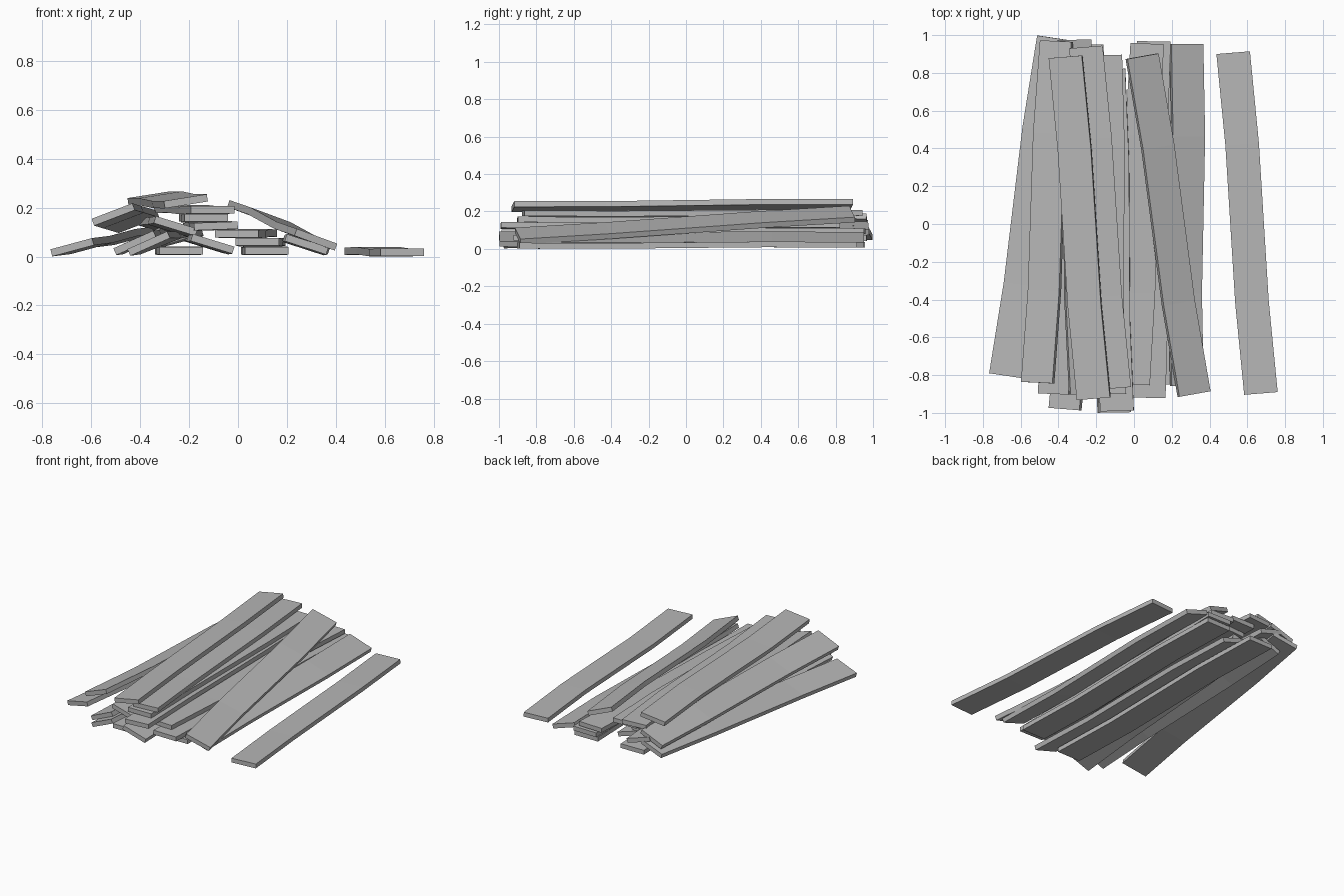
import bpy
from math import radians, sin, cos
from mathutils import Vector

if "Cube" in bpy.data.objects:
    bpy.data.objects.remove(bpy.data.objects["Cube"])

WIDTH, THICK = 0.178, 0.03

# dark grey board colour
grey = bpy.data.materials.new("board_grey")
grey.diffuse_color = (0.47, 0.47, 0.47, 1)
grey.use_nodes = True
grey.node_tree.nodes["Principled BSDF"].inputs["Base Color"].default_value = grey.diffuse_color


def plank(name, front, back, roll_front=0, roll_back=None, bend=0.008):
    """Board between two end centres; roll > 0 lifts its right edge (degrees)."""
    if roll_back is None:
        roll_back = roll_front
    f, b = Vector(front), Vector(back)
    axis = (b - f).normalized()
    flat = axis.cross(Vector((0, 0, 1))).normalized()
    up0 = flat.cross(axis)
    sign = 1 if b.x > f.x else -1
    verts, faces = [], []
    for t, s in ((0, 0), (0.27, 1), (0.73, -1), (1, 0)):
        a = radians(roll_front + (roll_back - roll_front) * t)
        side = flat * cos(a) + up0 * sin(a)
        up = up0 * cos(a) - flat * sin(a)
        c = f.lerp(b, t) + flat * (s * sign * bend) - up * (s * 0.003)
        for u, v in ((-1, -1), (1, -1), (1, 1), (-1, 1)):
            verts.append(c + side * (u * WIDTH / 2) + up * (v * THICK / 2))
    for i in range(3):
        for k in range(4):
            n = (k + 1) % 4
            faces.append((i * 4 + 4 + k, i * 4 + 4 + n, i * 4 + n, i * 4 + k))
    faces += [(0, 1, 2, 3), (15, 14, 13, 12)]
    mesh = bpy.data.meshes.new(name)
    # keep every board on the floor
    mesh.from_pydata([(v.x, v.y, max(v.z, 0)) for v in verts], [], faces)
    mesh.update()
    mesh.materials.append(grey)
    obj = bpy.data.objects.new(name, mesh)
    bpy.context.collection.objects.link(obj)


# loose board beside the pile
plank("loose_plank", (0.672, -0.897, 0.018), (0.525, 0.907, 0.022), 0)

# boards leaning on the left flank
plank("left_plank_outer", (-0.678, -0.803, 0.038), (-0.424, 0.985, 0.085), 15)
plank("left_plank_upper", (-0.51, -0.84, 0.172), (-0.41, 0.968, 0.142), 21)
plank("left_plank_inner_a", (-0.422, -0.90, 0.056), (-0.36, 0.90, 0.075), 24)
plank("left_plank_inner_b", (-0.365, -0.98, 0.053), (-0.23, 0.81, 0.075), 24, 15)
plank("left_plank_middle", (-0.255, -0.90, 0.125), (-0.315, 0.975, 0.115), -17)

# top boards
plank("top_plank", (-0.213, -0.925, 0.226), (-0.362, 0.885, 0.238), 9)
plank("top_plank_second", (-0.104, -0.87, 0.191), (-0.255, 0.937, 0.192), 0)

# boards leaning on the right flank
plank("right_plank_cross", (0.318, -0.90, 0.069), (0.043, 0.888, 0.186), -20)
plank("right_plank_low", (0.28, -0.857, 0.05), (0.278, 0.952, 0.048), -18)

# flat layers in the middle
plank("base_plank_right", (0.117, -0.85, 0.024), (0.102, 0.955, 0.023), 0)
plank("base_plank_left", (-0.232, -0.92, 0.024), (-0.25, 0.95, 0.024), 0)
plank("base_plank_tilted", (-0.104, -0.998, 0.052), (-0.135, 0.82, 0.052), -17)
plank("layer_plank_a", (0.078, -0.92, 0.06), (0.105, 0.967, 0.058), 0)
plank("layer_plank_b", (-0.005, -0.85, 0.093), (0.07, 0.955, 0.095), 0)
plank("layer_plank_c", (-0.09, -0.99, 0.125), (-0.135, 0.82, 0.125), 2)
plank("layer_plank_d", (-0.13, -0.90, 0.158), (-0.152, 0.895, 0.158), 0)
